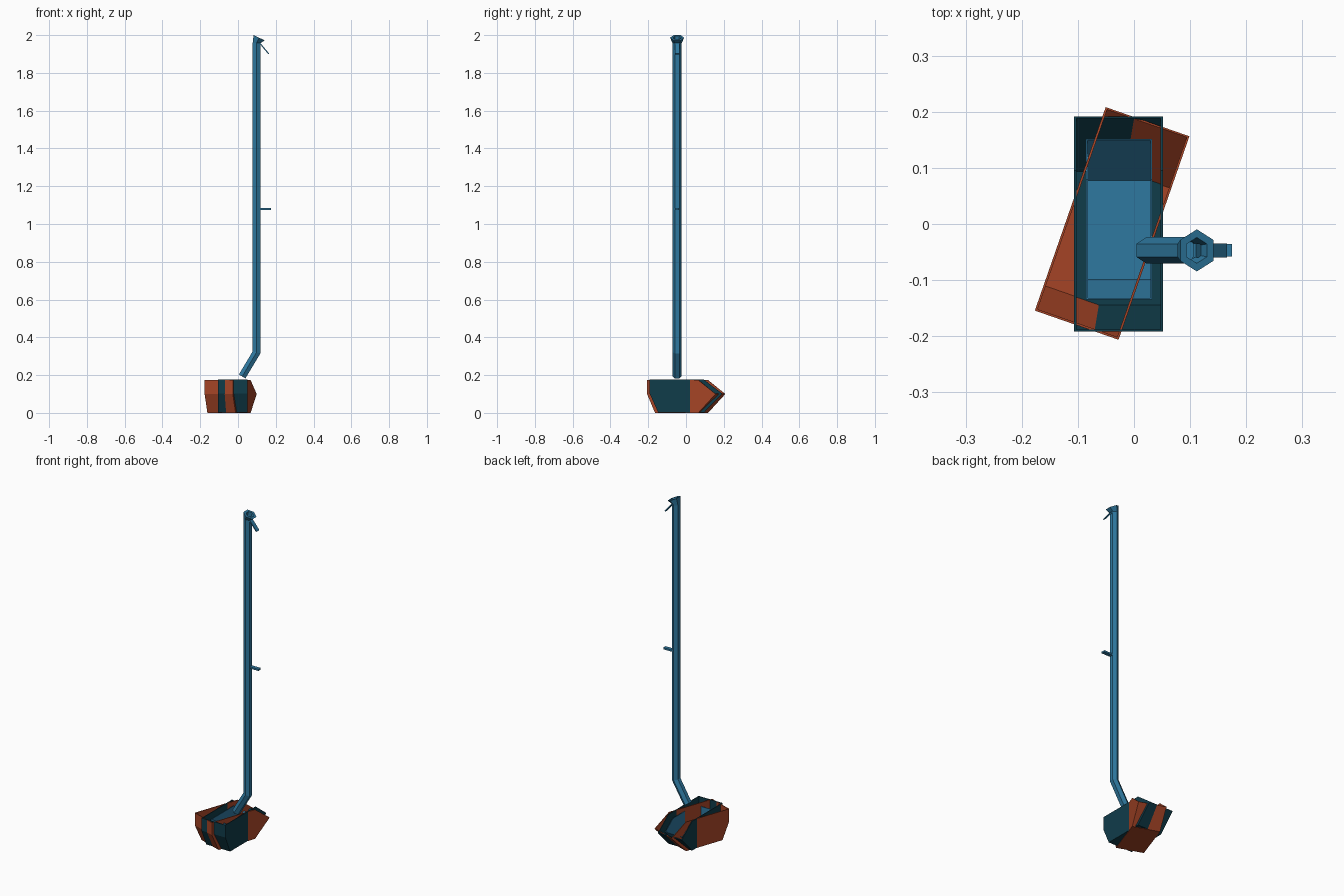
import bpy, bmesh, math
from mathutils import Vector

if "Cube" in bpy.data.objects:
    bpy.data.objects.remove(bpy.data.objects["Cube"])


def material(name, rgb):
    m = bpy.data.materials.new(name)
    lin = [((c / 255 + 0.055) / 1.055) ** 2.4 for c in rgb]
    m.diffuse_color = (*lin, 1)
    m.use_nodes = True
    m.node_tree.nodes["Principled BSDF"].inputs["Base Color"].default_value = m.diffuse_color
    return m


BLUE = material("steel_blue", (47, 121, 160))
TEAL = material("dark_teal", (16, 60, 74))
RUST = material("rust_orange", (165, 68, 38))


def finish(bm, name, mat):
    bmesh.ops.recalc_face_normals(bm, faces=bm.faces)
    me = bpy.data.meshes.new(name)
    bm.to_mesh(me)
    bm.free()
    me.materials.append(mat)
    ob = bpy.data.objects.new(name, me)
    bpy.context.collection.objects.link(ob)
    return ob


# Scoops: side profile (y, z) with an open top and a sloping front lip
PROFILE = [(-.192, .174), (-.192, .1), (-.147, 0), (.095, 0), (.192, .1), (.095, .174)]
HALF_W = 0.079


def scoop(name, mat, loc, turn=0, size=1, wall=0.004):
    bm = bmesh.new()
    sides = [[bm.verts.new((x * size, y * size, z * size)) for y, z in PROFILE]
             for x in (-HALF_W, HALF_W)]
    for s in sides:
        bm.faces.new(s)
    for i in range(4):          # back wall, back slope, floor, front slope
        bm.faces.new((sides[0][i], sides[0][i + 1], sides[1][i + 1], sides[1][i]))
    bmesh.ops.recalc_face_normals(bm, faces=bm.faces)
    # make sure the floor faces down so thickness goes inward
    floor = min(bm.faces, key=lambda f: f.calc_center_median().z)
    if floor.normal.z > 0:
        bmesh.ops.reverse_faces(bm, faces=bm.faces)
    me = bpy.data.meshes.new(name)
    bm.to_mesh(me)
    bm.free()
    me.materials.append(mat)
    ob = bpy.data.objects.new(name, me)
    bpy.context.collection.objects.link(ob)
    ob.location = loc
    ob.rotation_euler.z = math.radians(turn)
    mod = ob.modifiers.new("thickness", "SOLIDIFY")
    mod.thickness = wall
    mod.offset = -1
    mod.use_even_offset = True


scoop("rotated_scoop", RUST, (-.039, .001, 0), -19.2)
scoop("outer_scoop", TEAL, (-.0275, 0, .0015))
scoop("inner_scoop", BLUE, (-.0265, .0085, .022), size=.745, wall=.003)

# Hexagonal handle tube: bent foot, long shaft, tilted flared mouth
Y0 = -0.047


def ring(bm, x, z, tilt, r, stretch=1):
    t = math.radians(tilt)
    u = Vector((math.cos(t), 0, -math.sin(t))) * stretch
    out = []
    for k in range(6):
        a = math.radians(30 + 60 * k)
        out.append(bm.verts.new(Vector((x, Y0, z)) + u * r * math.cos(a)
                                + Vector((0, r * math.sin(a), 0))))
    return out


bm = bmesh.new()
rings = [ring(bm, .022, .193, 31, .0235),
         ring(bm, .098, .32, 15.5, .0235, 1 / math.cos(math.radians(15.5))),
         ring(bm, .098, 1.957, 0, .0235),
         ring(bm, .112, 1.986, 25, .0375),     # flared rim
         ring(bm, .112, 1.986, 25, .023),      # mouth opening
         ring(bm, .100, 1.95, 0, .017),
         ring(bm, .098, 1.90, 0, .017)]
for a, b in zip(rings, rings[1:]):
    for k in range(6):
        bm.faces.new((a[k], a[(k + 1) % 6], b[(k + 1) % 6], b[k]))
bm.faces.new(rings[0])
bm.faces.new(rings[-1])
finish(bm, "handle_tube", BLUE)


# Small flat tabs on the handle
def tab(name, start, end, width, thick):
    p, q = Vector((start[0], Y0, start[1])), Vector((end[0], Y0, end[1]))
    d = q - p
    bm = bmesh.new()
    bmesh.ops.create_cube(bm, size=1)
    bmesh.ops.scale(bm, vec=(d.length, width, thick), verts=bm.verts)
    ob = finish(bm, name, BLUE)
    ob.location = (p + q) / 2
    ob.rotation_euler.y = -math.atan2(d.z, d.x)


tab("middle_tab", (.112, 1.08), (.175, 1.08), .022, .010)
tab("top_tab", (.108, 1.967), (.163, 1.9), .025, .006)
